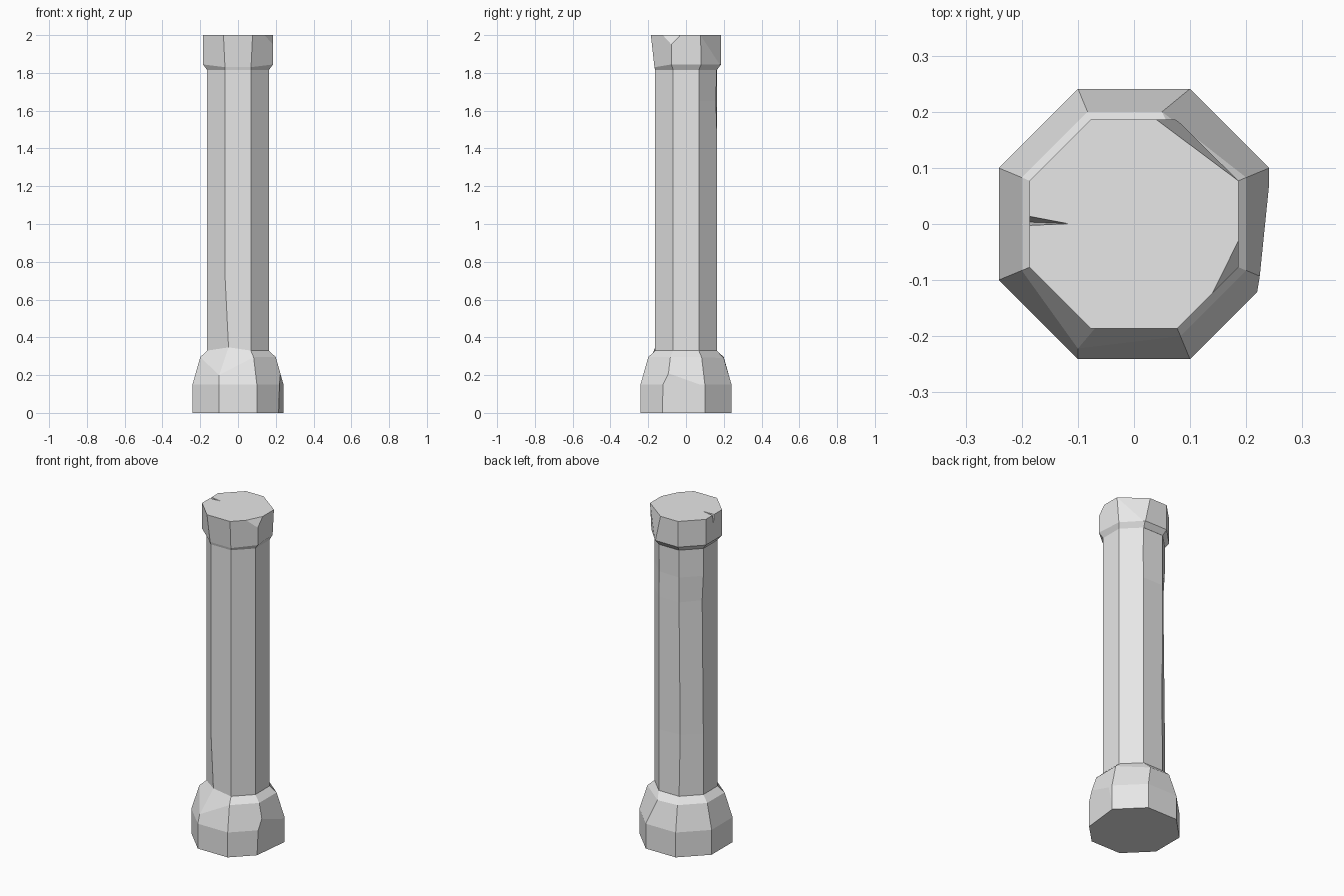
import bpy, bmesh
from math import cos, sin, radians
from mathutils import Vector

cube = bpy.data.objects.get("Cube")
if cube:
    bpy.data.objects.remove(cube, do_unlink=True)

stone = bpy.data.materials.new("grey stone")
stone.use_nodes = True
COLOUR = (0.8, 0.8, 0.8, 1)
stone.diffuse_color = COLOUR
stone.node_tree.nodes["Principled BSDF"].inputs["Base Color"].default_value = COLOUR


def make_object(name, bm):
    bmesh.ops.recalc_face_normals(bm, faces=bm.faces)
    mesh = bpy.data.meshes.new(name)
    bm.to_mesh(mesh)
    bm.free()
    mesh.materials.append(stone)
    obj = bpy.data.objects.new(name, mesh)
    bpy.context.collection.objects.link(obj)
    return obj


def octagon_loft(rings, moved):
    """Stack octagons given as (height, apothem); moved shifts worn corners."""
    bm = bmesh.new()
    rows = []
    for r, (z, apothem) in enumerate(rings):
        radius = apothem / cos(radians(22.5))
        row = []
        for k in range(8):
            a = radians(22.5 + 45 * k)
            spot = moved.get((r, k), (radius * cos(a), radius * sin(a), z))
            row.append(bm.verts.new(spot))
        rows.append(row)
    for low, high in zip(rows, rows[1:]):
        for k in range(8):
            n = (k + 1) % 8
            bm.faces.new((low[k], low[n], high[n], high[k]))
    bm.faces.new(rows[0])
    bm.faces.new(rows[-1])
    return bm


def chip(bm, a, b, c):
    """Break off whatever lies outside the plane through three points."""
    a, b, c = Vector(a), Vector(b), Vector(c)
    normal = (b - a).cross(c - a).normalized()
    if normal.dot(a - Vector((0, 0, 1 if a.z > 1 else 0.1))) < 0:
        normal = -normal
    bmesh.ops.bisect_plane(bm, geom=bm.verts[:] + bm.edges[:] + bm.faces[:],
                           plane_co=a, plane_no=normal, clear_outer=True)
    bmesh.ops.holes_fill(bm, edges=[e for e in bm.edges if e.is_boundary], sides=0)


# Flared base with worn upper corners and a broken lower corner
base = octagon_loft(
    [(0, 0.241), (0.15, 0.241), (0.295, 0.2), (0.33, 0.163)],
    {(2, 5): (-0.1, -0.222, 0.2), (2, 1): (0.05, 0.2, 0.29),
     (3, 5): (-0.05, -0.163, 0.347)})
chip(base, (0.241, 0.1, 0.03), (0.215, -0.127, 0), (0.222, -0.11, 0.2))
make_object("base", base)

# Long shaft with shallow dents along its back edges
shaft = octagon_loft(
    [(0.32, 0.163), (0.7, 0.163), (1.5, 0.163), (1.65, 0.163), (1.83, 0.163)],
    {(0, 5): (-0.05, -0.163, 0.345), (1, 2): (-0.07, 0.155, 0.7),
     (2, 3): (-0.154, 0.066, 1.5), (3, 1): (0.068, 0.158, 1.65)})
make_object("shaft", shaft)

# Capital, its front tapering straight into the shaft
capital = octagon_loft(
    [(1.815, 0.163), (1.845, 0.186), (2, 0.186)],
    {(1, 5): (-0.069, -0.167, 1.83), (1, 6): (0.069, -0.167, 1.83),
     (1, 0): (0.175, 0.08, 1.845)})
chip(capital, (0.186, -0.03, 2), (0.14, -0.123, 2), (0.186, -0.077, 1.95))
chip(capital, (0.186, 0.077, 2), (0.04, 0.186, 2), (0.09, 0.165, 1.9))
capital_obj = make_object("capital", capital)

# Wedge that opens the crack in the capital's rim
wedge = bmesh.new()
points = [(-0.2, 0.018, 2.01), (-0.2, -0.004, 2.01), (-0.105, 0, 2.01), (-0.2, 0.004, 1.93)]
bmesh.ops.convex_hull(wedge, input=[wedge.verts.new(p) for p in points])
cutter = make_object("crack_cutter", wedge)
cutter.hide_render = True
cutter.hide_viewport = True
crack = capital_obj.modifiers.new("crack", "BOOLEAN")
crack.operation = "DIFFERENCE"
crack.solver = "EXACT"
crack.object = cutter
